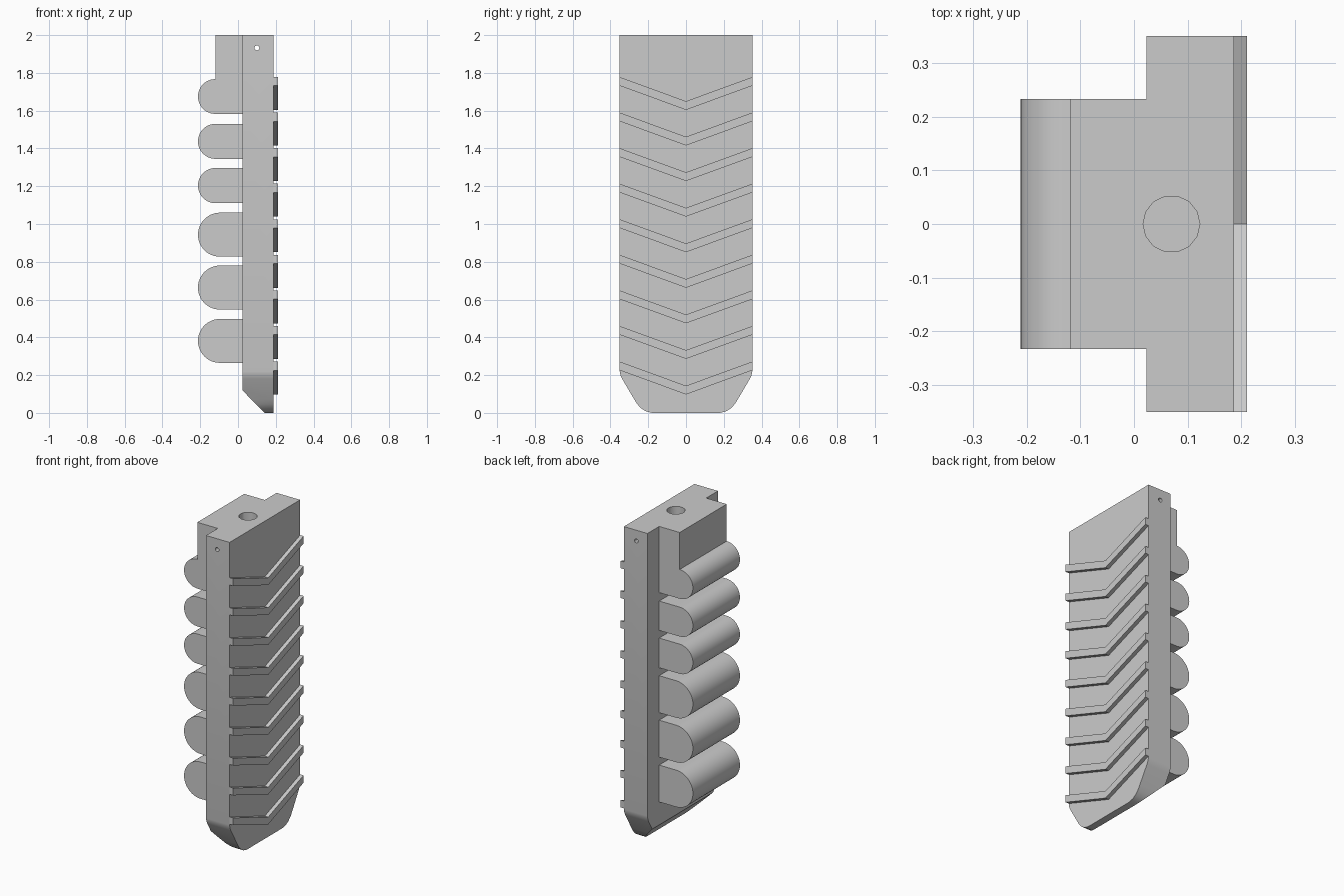
import bpy, bmesh
from math import cos, sin, pi
from mathutils import Vector

cube = bpy.data.objects.get("Cube")
if cube:
    bpy.data.objects.remove(cube, do_unlink=True)

grey = bpy.data.materials.new("plain grey")
grey.use_nodes = True
GREY = (0.6, 0.6, 0.6, 1)
grey.diffuse_color = GREY
grey.node_tree.nodes["Principled BSDF"].inputs["Base Color"].default_value = GREY


def prism(name, points, offset, cut=None):
    """Sweep a closed 3D outline along offset; cut = (point, normal) bevels it."""
    bm = bmesh.new()
    face = bm.faces.new([bm.verts.new(p) for p in points])
    swept = bmesh.ops.extrude_face_region(bm, geom=[face])["geom"]
    moved = [g for g in swept if isinstance(g, bmesh.types.BMVert)]
    bmesh.ops.translate(bm, verts=moved, vec=Vector(offset))
    if cut:
        geom = bm.verts[:] + bm.edges[:] + bm.faces[:]
        done = bmesh.ops.bisect_plane(bm, geom=geom, plane_co=cut[0],
                                      plane_no=cut[1], clear_outer=True)
        edges = [g for g in done["geom_cut"] if isinstance(g, bmesh.types.BMEdge)]
        bmesh.ops.edgeloop_fill(bm, edges=edges)
    bmesh.ops.recalc_face_normals(bm, faces=bm.faces)
    mesh = bpy.data.meshes.new(name)
    bm.to_mesh(mesh)
    bm.free()
    mesh.materials.append(grey)
    obj = bpy.data.objects.new(name, mesh)
    bpy.context.collection.objects.link(obj)
    return obj


def select(obj):
    bpy.ops.object.select_all(action='DESELECT')
    obj.select_set(True)
    bpy.context.view_layer.objects.active = obj


def smooth(obj):
    select(obj)
    bpy.ops.object.shade_smooth_by_angle(angle=0.5)


def combine(obj, other, operation):
    mod = obj.modifiers.new(operation, 'BOOLEAN')
    mod.operation, mod.solver, mod.object = operation, 'EXACT', other
    select(obj)
    bpy.ops.object.modifier_apply(modifier=mod.name)
    bpy.data.objects.remove(other, do_unlink=True)


def ring(n, r):
    return [(r * cos(2 * pi * i / n), r * sin(2 * pi * i / n)) for i in range(n)]


BACK, FRONT = 0.023, 0.187      # slab thickness range in x
HALF, NARROW = 0.351, 0.234     # half widths of slab and rollers
NOSE = -0.212                   # outermost x of the rounded bars


def bar_profile(low, high, top=None):
    """Side outline of a round-nosed bar, optionally with a block on top."""
    r, mid = (high - low) / 2, (high + low) / 2
    arc = [(NOSE + r + r * cos(a), mid + r * sin(a))
           for a in (pi / 2 + pi * i / 24 for i in range(25))]
    if top:
        x = NOSE + r
        arc = [(BACK + 0.03, top), (x, top)] + arc + [(BACK + 0.03, low)]
    else:
        arc = [(BACK, high)] + arc + [(BACK, low)]
    return [(x, -NARROW, z) for x, z in arc]


# Slab with a rounded, tapered foot and a bevel on its back
foot = [(HALF, 2), (HALF, 0.22), (0.347, 0.2), (0.338, 0.18), (0.275, 0.073),
        (0.258, 0.046), (0.236, 0.023), (0.212, 0.008), (0.18, 0)]
outline = foot + [(-y, z) for y, z in reversed(foot)]
body = prism("body", [(BACK, y, z) for y, z in outline], (FRONT - BACK, 0, 0),
             cut=((BACK, 0, 0.12), (-0.12, 0, -0.117)))

# Upper block merging into the first rounded bar
depth = (0, 2 * NARROW, 0)
combine(body, prism("head_block", bar_profile(1.583, 1.767, 2), depth), 'UNION')

# Blind socket in the top and a cross pin hole
socket = [(0.07 + x, y, 1.8) for x, y in ring(14, 0.053)]
combine(body, prism("socket_cutter", socket, (0, 0, 0.3)), 'DIFFERENCE')
pin = [(0.1 + x, -0.5, 1.932 + z) for x, z in ring(12, 0.013)]
combine(body, prism("pin_cutter", pin, (0, 1, 0)), 'DIFFERENCE')
smooth(body)

# Remaining rounded bars down the back
bars = [(1.345, 1.53), (1.11, 1.297), (0.827, 1.06), (0.547, 0.78), (0.265, 0.497)]
for i, (low, high) in enumerate(bars):
    smooth(prism(f"rounded_bar_{i + 2}", bar_profile(low, high), depth))

# Chevron ribs on the outer face
for i in range(9):
    z = 1.778 - 0.1883 * i
    drop, thick = 0.128, 0.046
    chevron = [(-HALF, z), (0, z - drop), (HALF, z), (HALF, z - thick),
               (0, z - drop - thick), (-HALF, z - thick)]
    prism(f"chevron_rib_{i + 1}", [(FRONT, y, h) for y, h in chevron],
          (0.211 - FRONT, 0, 0))
